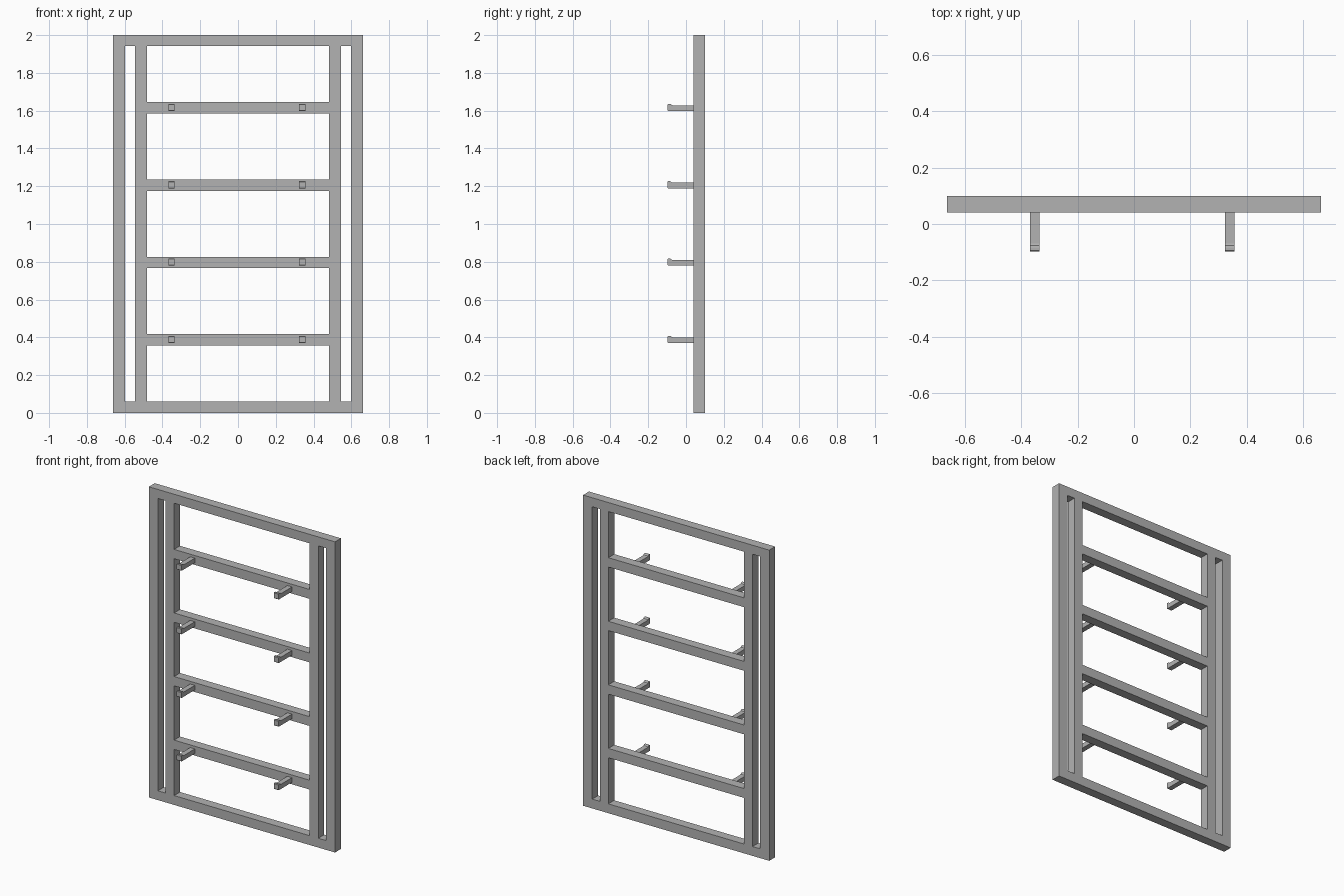
import bpy
import bmesh

cube = bpy.data.objects.get("Cube")
if cube:
    bpy.data.objects.remove(cube, do_unlink=True)

# Single grey finish
grey = bpy.data.materials.new("grey_metal")
grey.use_nodes = True
COLOUR = (0.45, 0.45, 0.45, 1)
grey.diffuse_color = COLOUR
grey.node_tree.nodes["Principled BSDF"].inputs["Base Color"].default_value = COLOUR

FRONT, BACK = 0.04, 0.10      # frame depth
HALF = 0.663                  # outer half width


def finish(name, bm):
    bmesh.ops.recalc_face_normals(bm, faces=bm.faces)
    mesh = bpy.data.meshes.new(name)
    bm.to_mesh(mesh)
    bm.free()
    mesh.materials.append(grey)
    obj = bpy.data.objects.new(name, mesh)
    bpy.context.collection.objects.link(obj)
    return obj


def bar(name, x0, x1, z0, z1):
    """Square tube filling the frame depth."""
    bm = bmesh.new()
    bmesh.ops.create_cube(bm, size=1)
    for v in bm.verts:
        v.co.x = x1 if v.co.x > 0 else x0
        v.co.y = BACK if v.co.y > 0 else FRONT
        v.co.z = z1 if v.co.z > 0 else z0
    return finish(name, bm)


def peg(name, x, z, width=0.033):
    """Hook: side profile (y, z) with a raised lip at the tip, extruded across x."""
    profile = [(FRONT, -0.017), (-0.094, -0.017), (-0.097, -0.014),
               (-0.097, 0.018), (-0.094, 0.021), (-0.084, 0.021),
               (-0.080, 0.019), (-0.077, 0.015), (-0.070, 0.013), (FRONT, 0.013)]
    bm = bmesh.new()
    face = bm.faces.new([bm.verts.new((x - width / 2, y, z + dz)) for y, dz in profile])
    ext = bmesh.ops.extrude_face_region(bm, geom=[face])
    moved = [g for g in ext["geom"] if isinstance(g, bmesh.types.BMVert)]
    bmesh.ops.translate(bm, verts=moved, vec=(width, 0, 0))
    return finish(name, bm)


# Outer frame
bar("top_rail", -HALF, HALF, 1.942, 2.0)
bar("bottom_rail", -HALF, HALF, 0.0, 0.06)
for side, s in (("left", 1), ("right", -1)):
    bar(side + "_outer_post", *sorted((s * 0.598, s * HALF)), 0.06, 1.942)
    bar(side + "_inner_post", *sorted((s * 0.483, s * 0.544)), 0.06, 1.942)

# Rungs, each carrying two hooks
for i in range(4):
    z = 0.387 + i * 0.4093
    bar(f"rung_{i + 1}", -0.483, 0.483, z - 0.03, z + 0.03)
    peg(f"left_hook_{i + 1}", 0.340, z)
    peg(f"right_hook_{i + 1}", -0.352, z)
